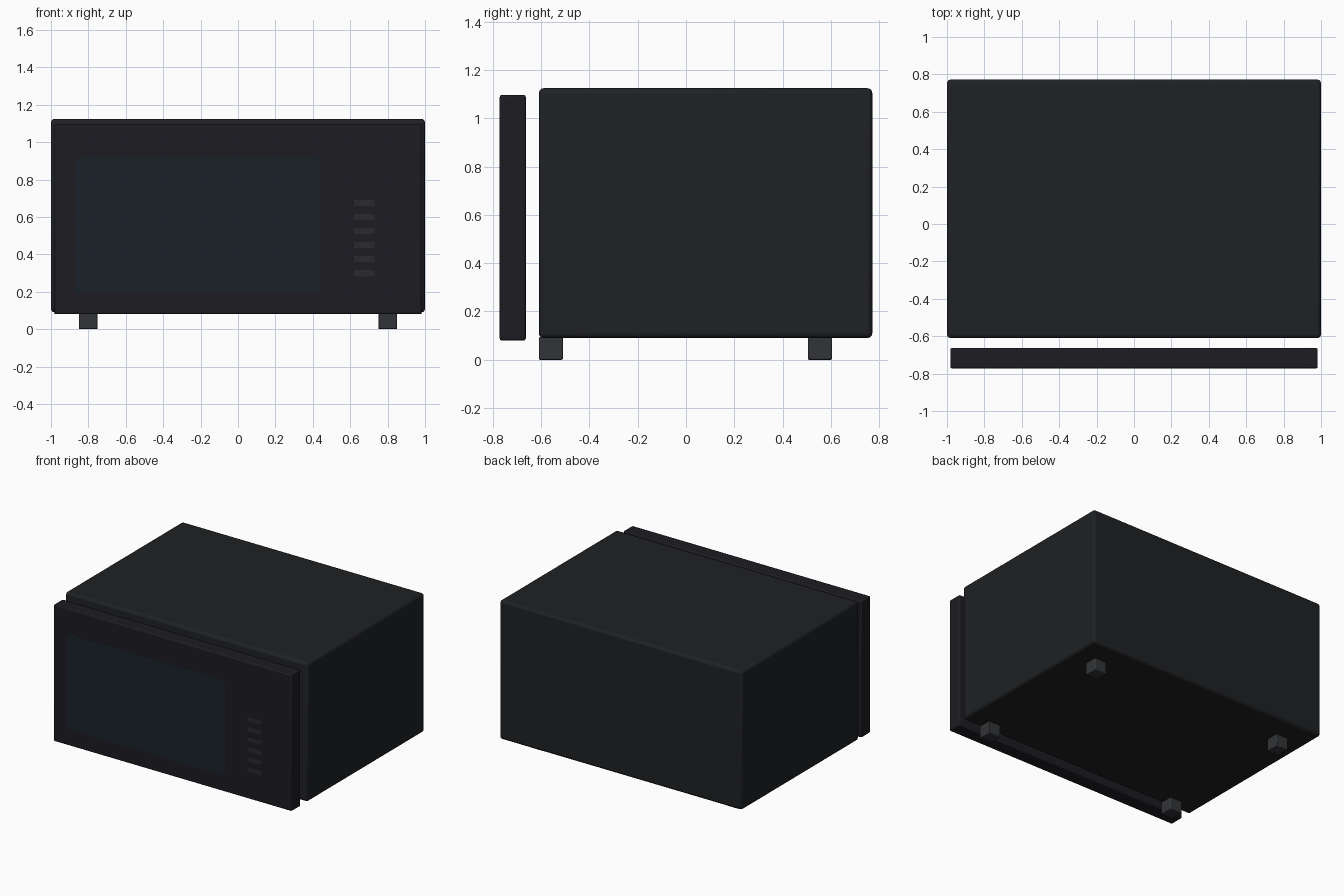
import bpy

if "Cube" in bpy.data.objects:
    bpy.data.objects.remove(bpy.data.objects["Cube"])


def material(name, rgb):
    m = bpy.data.materials.new(name)
    m.diffuse_color = (*rgb, 1)
    m.use_nodes = True
    m.node_tree.nodes["Principled BSDF"].inputs["Base Color"].default_value = m.diffuse_color
    return m


def box(name, lo, hi, mat, bevel=0.0, segments=3):
    size = [b - a for a, b in zip(lo, hi)]
    bpy.ops.mesh.primitive_cube_add(size=1, location=[(a + b) / 2 for a, b in zip(lo, hi)])
    o = bpy.context.object
    o.name = name
    o.scale = size
    bpy.ops.object.transform_apply(location=False, rotation=False, scale=True)
    o.data.materials.append(mat)
    if bevel:
        mod = o.modifiers.new("bevel", "BEVEL")
        mod.width = bevel
        mod.segments = segments
        bpy.ops.object.shade_smooth_by_angle()
    return o


casing = material("casing", (0.014, 0.015, 0.017))
door = material("door", (0.012, 0.012, 0.016))
glass = material("glass", (0.010, 0.016, 0.022))
rubber = material("rubber", (0.032, 0.034, 0.038))
keys = material("keys", (0.022, 0.023, 0.026))

# Main casing
box("casing", (-1, -0.61, 0.09), (1, 0.772, 1.125), casing, 0.02)

# Door panel, standing slightly clear of the casing
box("door", (-0.982, -0.772, 0.08), (0.982, -0.664, 1.097), door, 0.008, 2)

# Window almost flush with the door
box("window", (-0.87, -0.773, 0.20), (0.435, -0.765, 0.915), glass)

# Column of control buttons
for i in range(6):
    z = 0.30 + i * 0.075
    box(f"button_{i + 1}", (0.62, -0.773, z - 0.017), (0.73, -0.765, z + 0.017), keys)

# Four feet
for side, x in (("left", -0.8), ("right", 0.8)):
    for end, y in (("front", -0.56), ("back", 0.555)):
        box(f"{end}_{side}_foot", (x - 0.05, y - 0.05, 0), (x + 0.05, y + 0.05, 0.094), rubber, 0.005, 2)
